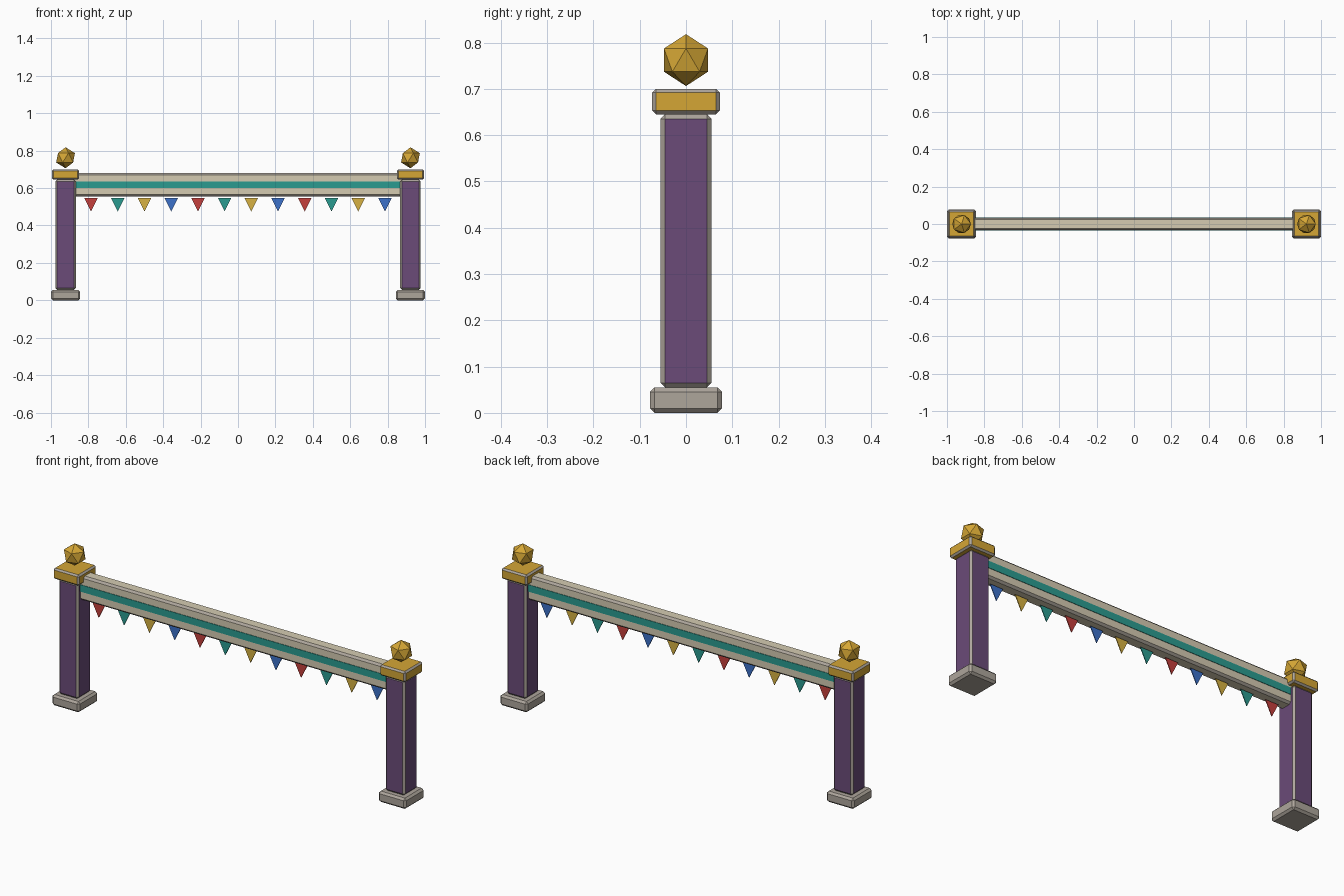
import bpy, bmesh
from mathutils import Matrix

if "Cube" in bpy.data.objects:
    bpy.data.objects.remove(bpy.data.objects["Cube"])


def mat(name, r, g, b):
    m = bpy.data.materials.new(name)
    m.diffuse_color = [(c / 255) ** 2.2 for c in (r, g, b)] + [1]
    m.use_nodes = True
    m.node_tree.nodes["Principled BSDF"].inputs["Base Color"].default_value = m.diffuse_color
    return m


STONE = mat("stone", 172, 164, 154)
PURPLE = mat("purple", 106, 76, 120)
GOLD = mat("gold", 212, 165, 56)
CREAM = mat("cream", 212, 202, 176)
TEAL = mat("teal", 46, 154, 143)
RED = mat("red", 196, 66, 62)
YELLOW = mat("yellow", 214, 176, 68)
BLUE = mat("blue", 62, 112, 200)


def finish(name, bm, loc, *mats):
    me = bpy.data.meshes.new(name)
    bmesh.ops.recalc_face_normals(bm, faces=bm.faces)
    bm.to_mesh(me)
    bm.free()
    for m in mats:
        me.materials.append(m)
    ob = bpy.data.objects.new(name, me)
    ob.location = loc
    bpy.context.collection.objects.link(ob)
    return ob


def box(name, loc, size, face, edge=None, bevel=0.0):
    """Box whose chamfered edges take their own colour."""
    bm = bmesh.new()
    bmesh.ops.create_cube(bm, size=1, matrix=Matrix.Diagonal((*size, 1)))
    ob = finish(name, bm, loc, face, edge or face)
    if bevel:
        mod = ob.modifiers.new("chamfer", 'BEVEL')
        mod.width = bevel
        mod.segments = 1
        mod.material = 1
    return ob


# Two posts: base, shaft, cap and finial
for side, x in (("left", -0.922), ("right", 0.922)):
    box(side + "_base", (x, 0, 0.0275), (0.156, 0.156, 0.055), STONE, STONE, 0.010)
    box(side + "_post", (x, 0, 0.35), (0.11, 0.11, 0.59), PURPLE, STONE, 0.010)
    box(side + "_cap", (x, 0, 0.6725), (0.146, 0.146, 0.055), GOLD, STONE, 0.008)
    bm = bmesh.new()
    bmesh.ops.create_icosphere(bm, subdivisions=1, radius=0.056)
    finish(side + "_finial", bm, (x, 0, 0.762), GOLD)

# Crossbeam with a teal stripe on both faces
box("beam", (0, 0, 0.6175), (1.80, 0.066, 0.125), CREAM, STONE, 0.010)
box("beam_stripe", (0, 0, 0.618), (1.76, 0.071, 0.035), TEAL)

# Row of hanging pennants
for i in range(12):
    bm = bmesh.new()
    tri = bm.faces.new([bm.verts.new((x, -0.002, z))
                        for x, z in ((-0.036, 0.0), (0.036, 0.0), (0.0, -0.072))])
    new = bmesh.ops.extrude_face_region(bm, geom=[tri])["geom"]
    bmesh.ops.translate(bm, vec=(0, 0.004, 0),
                        verts=[v for v in new if isinstance(v, bmesh.types.BMVert)])
    finish(f"pennant_{i + 1}", bm, (-0.786 + i * 0.1429, 0, 0.547),
           (RED, TEAL, YELLOW, BLUE)[i % 4])
